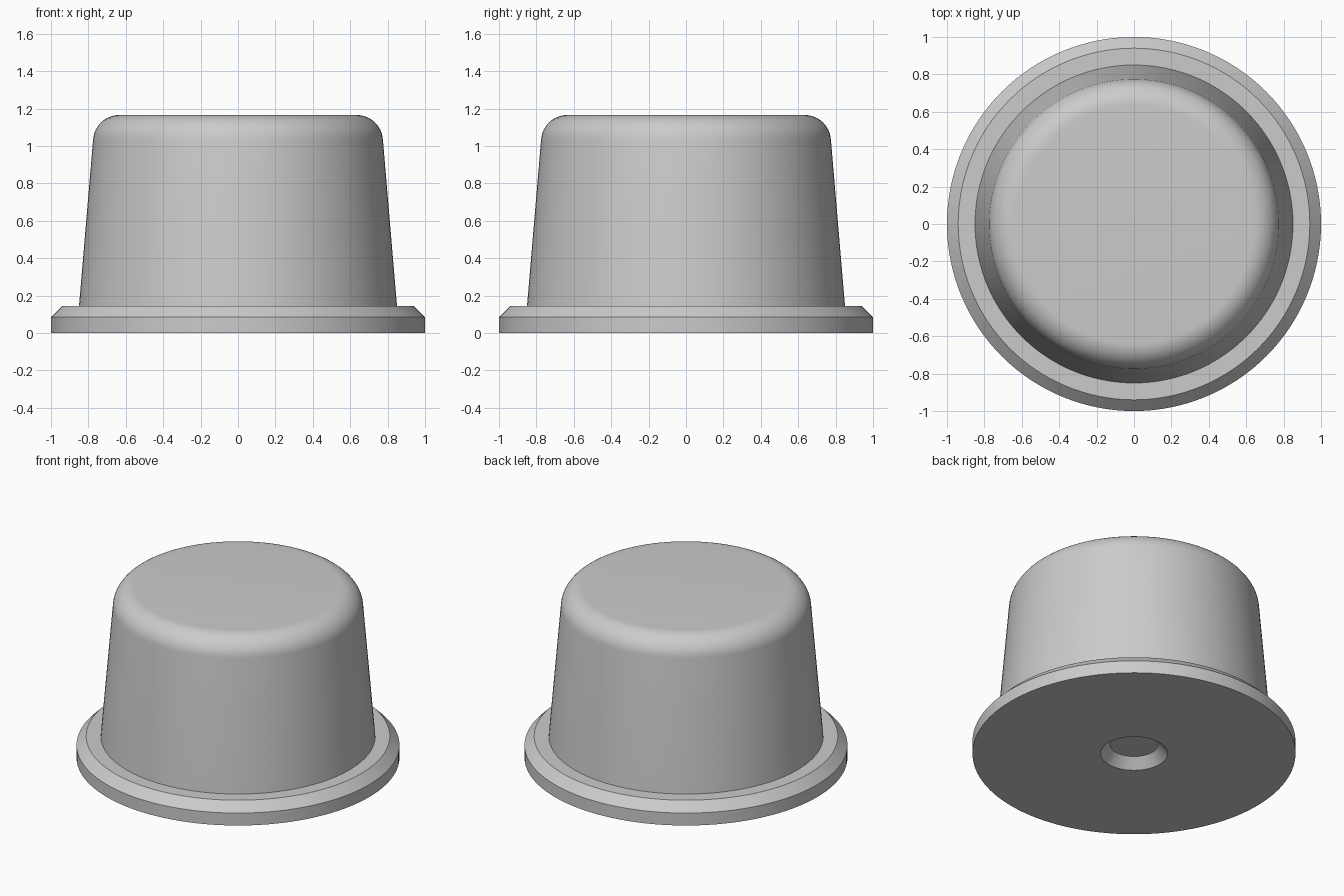
import bpy, bmesh, math

if "Cube" in bpy.data.objects:
    bpy.data.objects.remove(bpy.data.objects["Cube"])

SEGMENTS = 128

grey = bpy.data.materials.new("light grey")
grey.diffuse_color = (0.6, 0.6, 0.6, 1)
grey.use_nodes = True
grey.node_tree.nodes["Principled BSDF"].inputs["Base Color"].default_value = grey.diffuse_color


def lathe(name, profile):
    """Spin a (radius, z) profile, starting and ending on the axis, around z."""
    bm = bmesh.new()
    verts = [bm.verts.new((r, 0, z)) for r, z in profile]
    edges = [bm.edges.new(pair) for pair in zip(verts, verts[1:])]
    bmesh.ops.spin(bm, geom=verts + edges, cent=(0, 0, 0), axis=(0, 0, 1),
                   angle=math.tau, steps=SEGMENTS, use_duplicate=False)
    bmesh.ops.remove_doubles(bm, verts=bm.verts, dist=1e-5)
    bmesh.ops.recalc_face_normals(bm, faces=bm.faces)
    mesh = bpy.data.meshes.new(name)
    bm.to_mesh(mesh)
    bm.free()
    mesh.materials.append(grey)
    obj = bpy.data.objects.new(name, mesh)
    bpy.context.collection.objects.link(obj)
    bpy.ops.object.select_all(action='DESELECT')
    obj.select_set(True)
    bpy.context.view_layer.objects.active = obj
    bpy.ops.object.shade_smooth_by_angle(angle=math.radians(25))
    return obj


# Rounded shoulder: arc from the tapered wall to the flat top
top, radius, centre = 1.165, 0.14, 0.635
taper = math.atan2(0.075, 0.885)
shoulder = []
for i in range(13):
    a = taper + (math.pi / 2 - taper) * i / 12
    shoulder.append((centre + radius * math.cos(a),
                     top - radius + radius * math.sin(a)))

# Single solid: recessed underside, chamfered flange, tapered wall, rounded top
lathe("flanged_cap",
      [(0, 0.065), (0.15, 0.065), (0.208, 0),      # conical recess
       (1, 0), (1, 0.085), (0.94, 0.145),          # flange
       (0.85, 0.145)] + shoulder + [(0, top)])     # body
